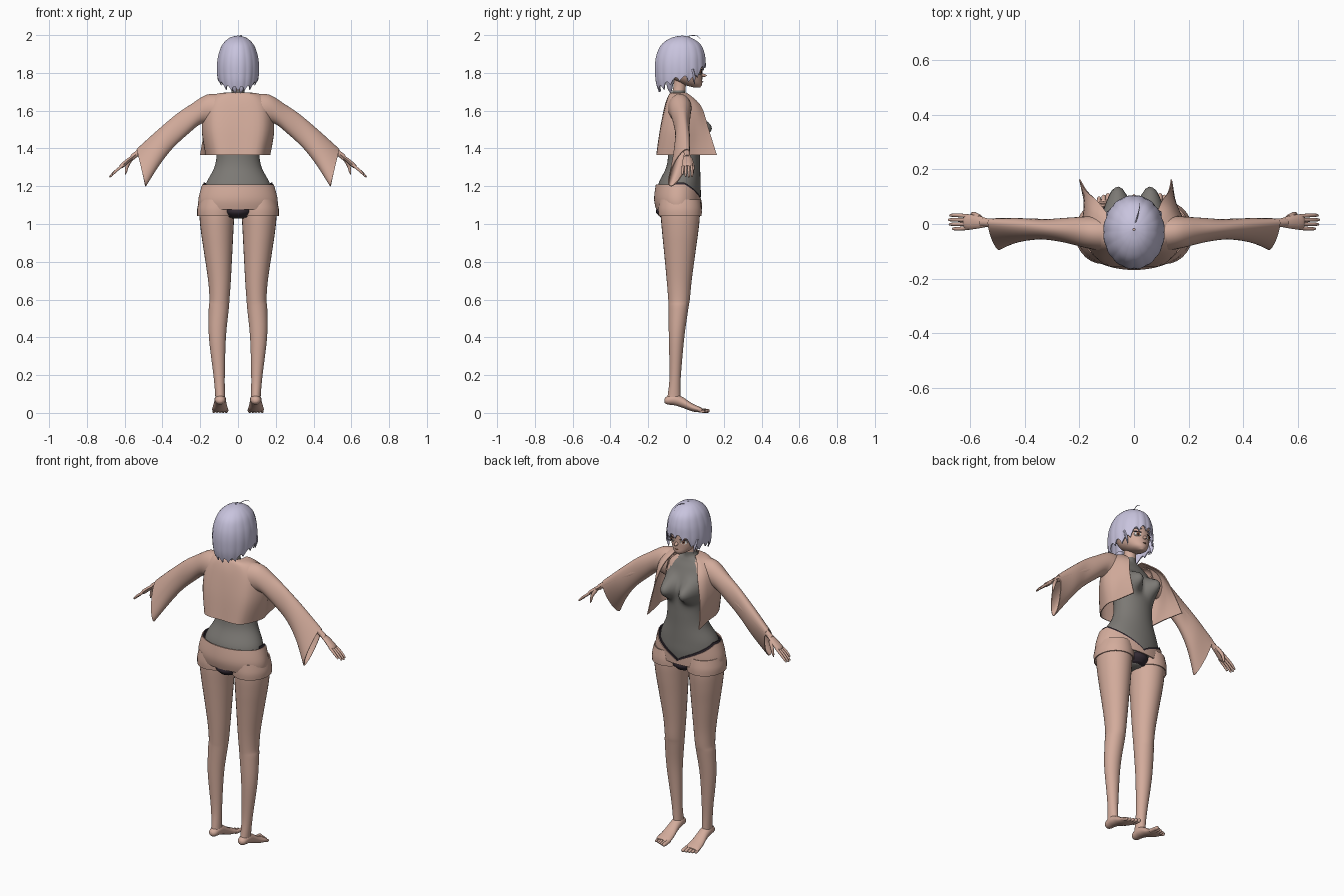
import bpy, bmesh, math
from mathutils import Vector as V

if "Cube" in bpy.data.objects:
    bpy.data.objects.remove(bpy.data.objects["Cube"])


def material(name, *rgb):
    m = bpy.data.materials.new(name)
    m.use_nodes = True
    m.diffuse_color = (*rgb, 1)
    m.node_tree.nodes["Principled BSDF"].inputs["Base Color"].default_value = (*rgb, 1)
    return m


SKIN = material("warm skin", .65, .41, .33)
GREY = material("grey fabric", .2, .19, .175)
HAIR = material("lavender hair", .58, .55, .73)
DARK = material("dark trim", .035, .025, .035)
BROWN = material("brown iris", .36, .15, .08)
WHITE = material("eye white", .8, .78, .76)


def spline(rows, n=5):
    """Catmull-Rom interpolation of equal-length rows."""
    p = [rows[0], *rows, rows[-1]]
    out = []
    for i in range(len(rows) - 1):
        for k in range(n):
            t = k / n
            out.append([(2*b + (c - a)*t + (2*a - 5*b + 4*c - d)*t*t + (3*b - a - 3*c + d)*t**3) / 2
                        for a, b, c, d in zip(*p[i:i + 4])])
    return out + [list(rows[-1])]


def grid(name, rings, mats, closed=True, caps=True, thick=0, mirror=False, rule=None):
    """Skin a list of point rings into one smooth object."""
    bm = bmesh.new()
    vs = [[bm.verts.new(p) for p in ring] for ring in rings]
    count = len(vs[0])
    for a, b in zip(vs, vs[1:]):
        for i in range(count if closed else count - 1):
            j = (i + 1) % count
            bm.faces.new((a[i], a[j], b[j], b[i]))
    if caps and closed:
        bm.faces.new(vs[0])
        bm.faces.new(vs[-1])
    bmesh.ops.recalc_face_normals(bm, faces=bm.faces)
    if rule:
        for f in bm.faces:
            f.material_index = rule(f.calc_center_median())
    mesh = bpy.data.meshes.new(name)
    bm.to_mesh(mesh)
    bm.free()
    for m in mats:
        mesh.materials.append(m)
    ob = bpy.data.objects.new(name, mesh)
    bpy.context.collection.objects.link(ob)
    bpy.ops.object.select_all(action="DESELECT")
    ob.select_set(True)
    bpy.context.view_layer.objects.active = ob
    if thick:
        mod = ob.modifiers.new("thickness", "SOLIDIFY")
        mod.thickness, mod.offset = thick, 0
        bpy.ops.object.modifier_apply(modifier=mod.name)
    if mirror:
        mod = ob.modifiers.new("mirror", "MIRROR")
        mod.use_mirror_merge = False
        bpy.ops.object.modifier_apply(modifier=mod.name)
    bpy.ops.object.shade_smooth_by_angle(angle=math.radians(55))
    return ob


def oval(c, u, v, seg):
    return [c + u*math.cos(a) + v*math.sin(a) for a in (math.tau*i/seg for i in range(seg))]


def upright(r):   # z, centre x, centre y, radius x, radius y
    return V((r[1], r[2], r[0])), V((r[3], 0, 0)), V((0, r[4], 0))


def lengthwise(r):   # y, centre x, half width, bottom z, top z
    return V((r[1], r[0], (r[3] + r[4])/2)), V((r[2], 0, 0)), V((0, 0, (r[4] - r[3])/2))


def hanging(r):   # top point, bottom point, half depth
    a, b = V(r[:3]), V(r[3:6])
    return (a + b)/2, V((0, r[6], 0)), (a - b)/2


def tube(name, rows, frame, mats, seg=28, n=5, **kw):
    return grid(name, [oval(*frame(r), seg) for r in spline(rows, n)], mats, **kw)


def limb(name, pts, mat, flat=1, mirror=True):
    """Tapered round limb through x, y, z, radius points."""
    d = V(pts[-1][:3]) - V(pts[0][:3])
    u = d.cross(V((0, 0, 1))).normalized()
    v = d.cross(u).normalized()
    rings = [oval(V(r[:3]), u*max(r[3], .0004), v*max(r[3], .0004)*flat, 10) for r in spline(pts, 4)]
    return grid(name, rings, [mat], mirror=mirror)


def lookup(table, x):
    """Linear interpolation in rows sorted by their first value."""
    for a, b in zip(table, table[1:]):
        if x <= b[0]:
            t = max(0, (x - a[0])/(b[0] - a[0]))
            return [p + (q - p)*t for p, q in zip(a[1:], b[1:])]
    return table[-1][1:]


def shell(name, profile, top, hem, mats, steps, power, wave=0, seg=128, **kw):
    """Wrapped surface whose upper and lower edge depend on the angle from +y."""
    table = sorted(spline(profile))
    rings = []
    for k in range(steps + 1):
        t, ring = k/steps, []
        for i in range(seg):
            a = math.tau*i/seg
            f = math.degrees(min(a, math.tau - a))
            z = top(f) + (hem(f) - top(f))*t**power
            cy, rx, ry = lookup(table, z)
            s = 1 + wave*t*abs(math.sin(8*a))
            ring.append((rx*s*math.sin(a), cy + ry*s*math.cos(a), z))
        rings.append(ring)
    return grid(name, rings, mats, caps=False, thick=.006, **kw)


# Torso with bodysuit and neck
torso = tube("bodysuit_torso", [
    (1.03, 0, -.03, .05, .06), (1.08, 0, -.033, .13, .1), (1.14, 0, -.035, .17, .113),
    (1.21, 0, -.035, .17, .112), (1.3, 0, -.015, .125, .09), (1.38, 0, -.01, .113, .085),
    (1.46, 0, -.015, .123, .088), (1.55, 0, -.025, .133, .083), (1.62, 0, -.035, .125, .062),
    (1.66, 0, -.04, .085, .045), (1.685, 0, -.04, .042, .036), (1.72, 0, -.035, .033, .033),
    (1.77, 0, -.03, .033, .033)], upright, [GREY, SKIN], seg=56, n=6,
    rule=lambda c: int(c.z > 1.705 or (1.56 < c.z < 1.675 and abs(c.x) > .05 + (1.67 - c.z)*.6)))
for v in torso.data.vertices:
    if v.co.y > 0:
        e = ((abs(v.co.x) - .066)/.046)**2 + ((v.co.z - 1.51)/.055)**2
        v.co.y += .08*math.exp(-e**1.3)

# Legs, feet and toes
tube("legs", [
    (1.12, .11, -.03, .093, .1), (1.04, .112, -.03, .092, .103), (.95, .11, -.031, .085, .095),
    (.85, .105, -.033, .075, .083), (.7, .098, -.036, .06, .066), (.6, .098, -.037, .053, .057),
    (.55, .102, -.04, .053, .052), (.4, .109, -.05, .045, .041), (.2, .1, -.057, .03, .03),
    (.1, .095, -.063, .026, .033), (.06, .094, -.066, .026, .038)], upright, [SKIN], mirror=True)
tube("feet", [
    (-.114, .094, .01, .055, .075), (-.1, .094, .024, .045, .088), (-.06, .094, .03, .04, .1),
    (-.02, .094, .032, .028, .085), (.03, .095, .039, .009, .052), (.07, .095, .043, .003, .033),
    (.088, .095, .038, .005, .023)], lengthwise, [SKIN], seg=20, mirror=True)
for i in range(5):
    x, tip, r = .062 + .0165*i, .125 - .006*i, .011 - .0008*i
    limb(f"toe_{i + 1}", [(x, .065, .016, r), (x, tip - .015, r, r), (x, tip - .004, r, r*.8),
                          (x, tip, r, r*.2)], SKIN)

# Shorts, open at the front, with rolled cuffs and dark lining
shell("shorts", [(1.22, -.037, .183, .118), (1.13, -.042, .207, .124), (1.06, -.035, .203, .115)],
      lambda f: 1.095 + .113*min(1, f/75)**.8, lambda f: 1.078, [SKIN, DARK], 8, 1)
shell("shorts_lining", [(1.22, -.037, .179, .115), (1.13, -.042, .2, .121), (1.06, -.035, .195, .11)],
      lambda f: 1.105 + .113*min(1, f/75)**.8 - (.02 if f > 100 else 0), lambda f: 1.085, [DARK], 3, 1)
tube("shorts_cuffs", [(1.13, .113, -.033, .088, .106), (1.08, .113, -.032, .1, .112),
                      (1.043, .113, -.031, .1, .111)],
     upright, [SKIN], caps=False, thick=.006, mirror=True)
tube("crotch_panel", [(1.035, 0, -.038, .06, .095), (1.06, 0, -.04, .085, .118),
                      (1.09, 0, -.04, .09, .112)], upright, [DARK])

# Cropped jacket: each row is a height and half a plan outline from back to front edge
rows = spline([
    (1.695, 0, -.075, .03, -.07, .05, -.045, .055, -.02, .055, -.005),
    (1.68, 0, -.09, .08, -.085, .13, -.04, .1, .01, .08, .02),
    (1.62, 0, -.112, .12, -.1, .172, -.035, .15, .045, .115, .08),
    (1.5, 0, -.135, .13, -.125, .188, -.03, .17, .06, .15, .12),
    (1.365, 0, -.152, .11, -.145, .165, -.04, .165, .06, .168, .163)])
rings = []
for r in rows:
    half = spline(list(zip(r[1::2], r[2::2])), 5)
    side = {s: [(s*(x - s*.19*max(0, y)), y, r[0]) for x, y in half] for s in (1, -1)}
    rings.append(side[-1][:0:-1] + side[1])
grid("jacket", rings, [SKIN], closed=False, thick=.005)
tube("jacket_sleeves", [
    (.09, -.035, 1.685, .12, -.035, 1.52, .065), (.165, -.03, 1.682, .19, -.03, 1.535, .055),
    (.25, -.02, 1.63, .27, -.025, 1.475, .042), (.33, -.015, 1.575, .35, -.025, 1.4, .034),
    (.43, -.005, 1.49, .42, -.04, 1.31, .038), (.535, .005, 1.395, .49, -.08, 1.2, .036)],
    hanging, [SKIN], caps=False, thick=.005, mirror=True)

# Arms, hands and fingers
limb("arms", [(.12, -.035, 1.62, .04), (.25, -.02, 1.55, .034), (.4, -.005, 1.46, .026),
              (.535, .005, 1.372, .016), (.56, .005, 1.352, .016)], SKIN)
limb("palms", [(.54, .005, 1.368, .016), (.575, .007, 1.342, .024), (.61, .007, 1.312, .028),
               (.622, .007, 1.302, .02)], SKIN, flat=.45)
for i, reach in enumerate((.94, 1, .96, .8)):
    y, spread = .028 - .014*i, .032 - .0165*i
    limb(f"finger_{i + 1}", [(.605, y, 1.314, .0075), (.605 + .045*reach, spread, 1.314 - .036*reach, .007),
                             (.605 + .072*reach, spread, 1.314 - .063*reach, .005),
                             (.605 + .076*reach, spread, 1.314 - .067*reach, .001)], SKIN)
limb("thumbs", [(.565, .022, 1.345, .011), (.585, .035, 1.31, .009), (.594, .037, 1.275, .006),
                (.596, .037, 1.262, .001)], SKIN)

# Head and face
tube("head", [
    (1.722, 0, .06, .012, .014), (1.738, 0, .035, .043, .05), (1.765, 0, .01, .067, .076),
    (1.8, 0, -.005, .08, .092), (1.84, 0, -.015, .087, .102), (1.89, 0, -.02, .085, .1),
    (1.94, 0, -.022, .06, .075), (1.965, 0, -.022, .02, .02)], upright, [SKIN])
limb("nose", [(0, .07, 1.792, .012), (0, .1, 1.786, .007), (0, .11, 1.785, .001)], SKIN, mirror=False)


def eye_plate(name, mat, x, z, w, h, y):
    c, u = V((x, y, z)), V((w, -w*.5, 0))
    n = V((.45, .9, 0))*.003
    grid(name, [oval(c + n*k, u*s, V((0, 0, h*s)), 16) for k, s in ((-1, 1), (0, 1), (1, .9))],
         [mat], mirror=True)


eye_plate("eye_whites", WHITE, .038, 1.803, .018, .013, .075)
eye_plate("irises", BROWN, .037, 1.804, .009, .012, .078)
eye_plate("pupils", DARK, .037, 1.804, .004, .006, .08)
eye_plate("eyelashes", DARK, .039, 1.817, .02, .003, .077)
eye_plate("eyebrows", HAIR, .038, 1.836, .018, .002, .08)
eye_plate("mouth", BROWN, .004, 1.756, .007, .0012, .087)

# Bobbed hair with pointed locks
HEM = [(0, 1.825), (30, 1.81), (48, 1.77), (62, 1.75), (90, 1.755), (112, 1.735), (140, 1.705), (180, 1.698)]
shell("hair", [(1.994, -.02, .004, .004), (1.984, -.025, .042, .05), (1.95, -.026, .079, .1),
               (1.9, -.028, .099, .123), (1.85, -.03, .107, .13), (1.8, -.03, .107, .13),
               (1.75, -.035, .1, .12), (1.69, -.05, .08, .088)],
      lambda f: 1.994, lambda f: lookup(HEM, f)[0] + .03*abs(math.sin(math.radians(8*f))),
      [HAIR], 18, 1.5, wave=.025)
limb("nape_locks", [(.03, -.085, 1.76, .022), (.02, -.085, 1.72, .014), (.012, -.08, 1.69, .001)], HAIR)
limb("side_locks", [(.088, .03, 1.82, .016), (.088, .042, 1.78, .011), (.08, .045, 1.735, .001)], HAIR, flat=.6)
limb("stray_strand", [(0, -.01, 1.985, .002), (.012, .025, 1.997, .002), (.02, .06, 1.995, .0015),
                      (.022, .08, 1.975, .0005)], HAIR, mirror=False)
